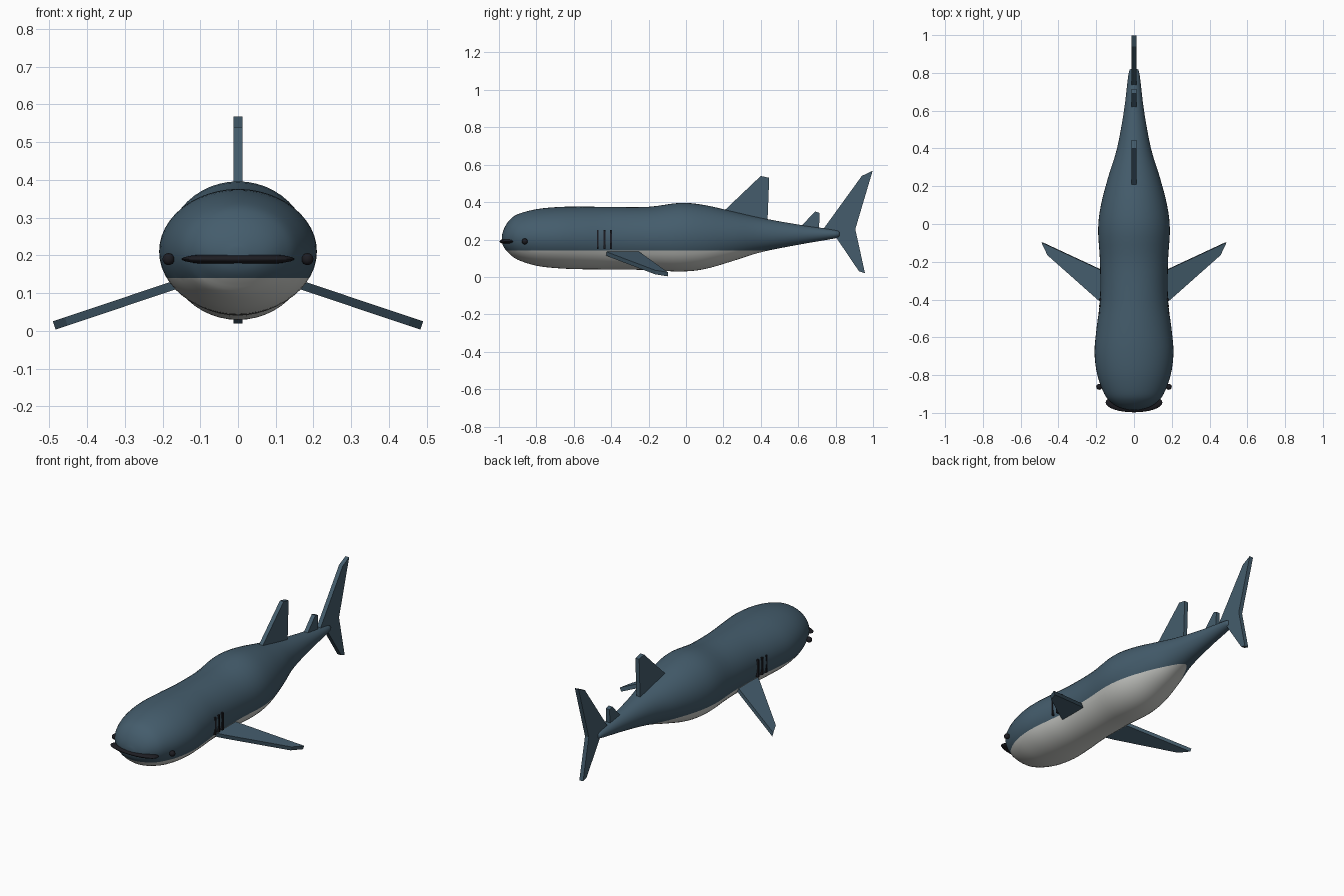
import bpy, bmesh, math
from mathutils import Vector

cube = bpy.data.objects.get("Cube")
if cube:
    bpy.data.objects.remove(cube)


def material(name, rgb):
    m = bpy.data.materials.new(name)
    m.use_nodes = True
    m.diffuse_color = (*rgb, 1)
    m.node_tree.nodes["Principled BSDF"].inputs["Base Color"].default_value = (*rgb, 1)
    return m


SLATE = material("slate blue", (0.058, 0.108, 0.15))
PALE = material("pale belly", (0.62, 0.63, 0.6))
BLACK = material("near black", (0.012, 0.012, 0.016))


def finish(name, bm, *mats, smooth=False):
    bmesh.ops.recalc_face_normals(bm, faces=bm.faces)
    mesh = bpy.data.meshes.new(name)
    bm.to_mesh(mesh)
    bm.free()
    ob = bpy.data.objects.new(name, mesh)
    bpy.context.collection.objects.link(ob)
    for m in mats:
        mesh.materials.append(m)
    if smooth:
        bpy.ops.object.select_all(action='DESELECT')
        ob.select_set(True)
        bpy.context.view_layer.objects.active = ob
        bpy.ops.object.shade_smooth_by_angle(angle=math.radians(50))
    return ob


def plate(name, points, thickness, mat):
    """Flat fin: an outline thickened evenly about its own plane."""
    pts = [Vector(p) for p in points]
    n = (pts[1] - pts[0]).cross(pts[2] - pts[0]).normalized() * thickness
    bm = bmesh.new()
    face = bm.faces.new([bm.verts.new(p - n / 2) for p in pts])
    ext = bmesh.ops.extrude_face_region(bm, geom=[face], use_keep_orig=True)
    bmesh.ops.translate(bm, vec=n, verts=[g for g in ext["geom"] if isinstance(g, bmesh.types.BMVert)])
    return finish(name, bm, mat)


def ellipsoid(name, centre, radii, mat, segments=32):
    bm = bmesh.new()
    bmesh.ops.create_uvsphere(bm, u_segments=segments, v_segments=segments // 2, radius=1)
    bmesh.ops.scale(bm, vec=radii, verts=bm.verts)
    bmesh.ops.translate(bm, vec=centre, verts=bm.verts)
    return finish(name, bm, mat, smooth=True)


# Body stations: y, half width, bottom z, top z
STATIONS = [Vector(s) for s in (
    (-0.985, 0.02, 0.185, 0.22), (-0.972, 0.075, 0.155, 0.26), (-0.945, 0.12, 0.125, 0.302),
    (-0.9, 0.157, 0.092, 0.335), (-0.8, 0.194, 0.06, 0.362), (-0.68, 0.209, 0.046, 0.374),
    (-0.55, 0.198, 0.041, 0.376), (-0.4, 0.18, 0.04, 0.374), (-0.2, 0.18, 0.037, 0.375),
    (-0.03, 0.19, 0.029, 0.396), (0.1, 0.175, 0.042, 0.384), (0.25, 0.136, 0.085, 0.35),
    (0.4, 0.09, 0.132, 0.316), (0.6, 0.053, 0.172, 0.28), (0.79, 0.03, 0.205, 0.253),
    (0.82, 0.018, 0.215, 0.243))]


def smooth_rings(pts, steps):
    """Catmull-Rom interpolation between the stations."""
    for i in range(len(pts) - 1):
        b, c = pts[i], pts[i + 1]
        a, d = pts[max(i - 1, 0)], pts[min(i + 2, len(pts) - 1)]
        for k in range(steps):
            t = k / steps
            yield 0.5 * (2 * b + (c - a) * t + (2 * a - 5 * b + 4 * c - d) * t ** 2
                         + (3 * b - a - 3 * c + d) * t ** 3)
    yield pts[-1]


# Body: lofted ellipses, cut along the belly line
SIDES, BELLY_LINE = 48, 0.14
bm = bmesh.new()
rings = []
for y, w, lo, hi in smooth_rings(STATIONS, 4):
    rings.append([bm.verts.new((w * math.cos(a), y, (lo + hi) / 2 + (hi - lo) / 2 * math.sin(a)))
                  for a in (2 * math.pi * i / SIDES for i in range(SIDES))])
for r, s in zip(rings, rings[1:]):
    for i in range(SIDES):
        j = (i + 1) % SIDES
        bm.faces.new((r[i], r[j], s[j], s[i]))
bm.faces.new(rings[0])
bm.faces.new(rings[-1])
bmesh.ops.bisect_plane(bm, geom=bm.verts[:] + bm.edges[:] + bm.faces[:],
                       plane_co=(0, 0, BELLY_LINE), plane_no=(0, 0, 1))
for f in bm.faces:
    f.material_index = int(f.calc_center_median().z < BELLY_LINE)
finish("body", bm, SLATE, PALE, smooth=True)

# Fins standing on the centre line, outlined in y and z
upright = {
    "dorsal_fin": [(0.2, 0.35), (0.4, 0.54), (0.445, 0.53), (0.435, 0.28)],
    "rear_dorsal_fin": [(0.61, 0.265), (0.69, 0.35), (0.715, 0.342), (0.71, 0.24)],
    "tail_fin": [(0.73, 0.25), (0.94, 0.54), (0.998, 0.568), (0.905, 0.255),
                 (0.957, 0.02), (0.925, 0.03), (0.8, 0.215)],
}
for name, outline in upright.items():
    plate(name, [(0, y, z) for y, z in outline], 0.024, SLATE)

for side, s in (("left", 1), ("right", -1)):
    # Drooping pectoral fin, outlined in x and y
    outline = [(0.1, -0.47), (0.19, -0.4), (0.455, -0.165), (0.487, -0.097), (0.18, -0.24), (0.1, -0.28)]
    plate(side + "_pectoral_fin", [(s * x, y, 0.117 - 0.335 * (x - 0.18)) for x, y in outline], 0.023, SLATE)
    ellipsoid(side + "_eye", (s * 0.184, -0.862, 0.19), (0.016, 0.016, 0.016), BLACK, 16)
    # Gill slits
    for i, (y, x) in enumerate(((-0.4, 0.186), (-0.435, 0.186), (-0.472, 0.188))):
        bm = bmesh.new()
        bmesh.ops.create_cube(bm, size=1)
        bmesh.ops.scale(bm, vec=(0.03, 0.01, 0.1), verts=bm.verts)
        bmesh.ops.translate(bm, vec=(s * (x - 0.015), y, 0.2), verts=bm.verts)
        finish(f"{side}_gill_{i + 1}", bm, BLACK)

# Mouth: flat lips wrapping the snout
ellipsoid("mouth", (0, -0.945, 0.19), (0.15, 0.052, 0.016), BLACK)
